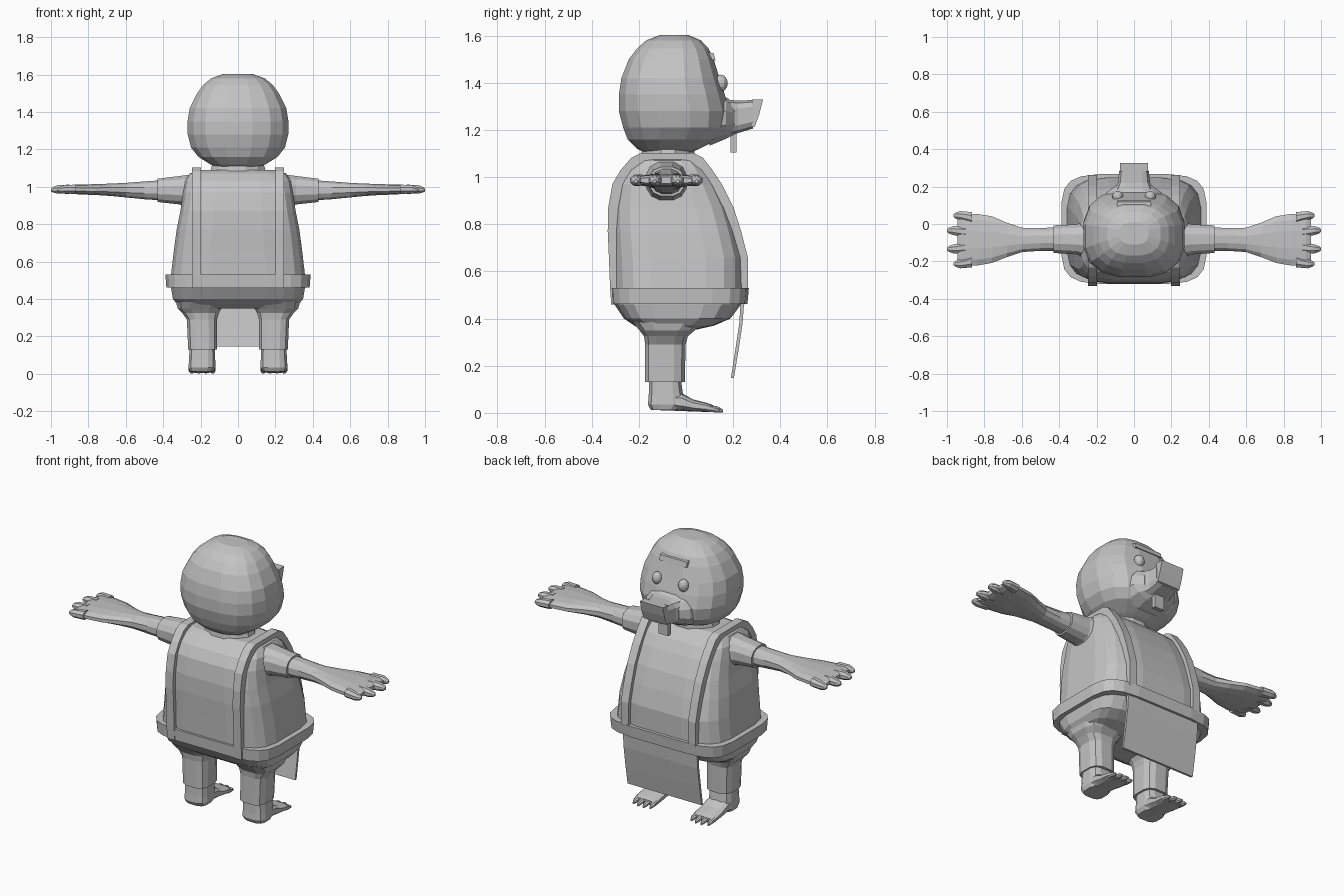
import bpy, bmesh, math

grey = bpy.data.materials.new("plain grey")
grey.diffuse_color = (0.55, 0.55, 0.55, 1)


def finish(name, bm):
    bmesh.ops.recalc_face_normals(bm, faces=bm.faces)
    me = bpy.data.meshes.new(name)
    bm.to_mesh(me)
    bm.free()
    me.materials.append(grey)
    ob = bpy.data.objects.new(name, me)
    bpy.context.collection.objects.link(ob)
    return ob


def loft(name, axis, rings, n=16, p=2.0, side=1):
    """Skin superellipse rings (t, a0, a1, b0, b1) set along an axis; side=-1 mirrors in x."""
    bm = bmesh.new()
    loops = []
    for t, a0, a1, b0, b1 in rings:
        loop = []
        for i in range(n):
            ang = 2 * math.pi * (i + 0.5) / n
            c, s = math.cos(ang), math.sin(ang)
            a = (a0 + a1) / 2 + (a1 - a0) / 2 * math.copysign(abs(c) ** (2 / p), c)
            b = (b0 + b1) / 2 + (b1 - b0) / 2 * math.copysign(abs(s) ** (2 / p), s)
            x, y, z = {"x": (t, a, b), "y": (a, t, b), "z": (a, b, t)}[axis]
            loop.append(bm.verts.new((x * side, y, z)))
        loops.append(loop)
    for lo, hi in zip(loops, loops[1:]):
        for i in range(n):
            j = (i + 1) % n
            bm.faces.new((lo[i], lo[j], hi[j], hi[i]))
    bm.faces.new(loops[0])
    bm.faces.new(loops[-1])
    return finish(name, bm)


def slab(name, pts, x0, x1):
    """Extrude a closed (y, z) outline from x0 to x1."""
    bm = bmesh.new()
    a = [bm.verts.new((x0, y, z)) for y, z in pts]
    b = [bm.verts.new((x1, y, z)) for y, z in pts]
    for i in range(len(pts)):
        j = (i + 1) % len(pts)
        bm.faces.new((a[i], a[j], b[j], b[i]))
    bm.faces.new(a)
    bm.faces.new(b)
    return finish(name, bm)


def sym(rows):
    """(z, half width, y0, y1) rows to centred rings."""
    return [(z, -w, w, y0, y1) for z, w, y0, y1 in rows]


# Torso: broad and boxy, belly swelling forward
torso = [(0.35, 0.29, -0.18, 0.03), (0.37, 0.325, -0.22, 0.12), (0.40, 0.35, -0.265, 0.19),
         (0.46, 0.36, -0.305, 0.235), (0.53, 0.36, -0.31, 0.25), (0.66, 0.345, -0.315, 0.25),
         (0.77, 0.33, -0.32, 0.222), (0.87, 0.31, -0.318, 0.19), (0.97, 0.295, -0.30, 0.14),
         (1.03, 0.285, -0.265, 0.10), (1.07, 0.26, -0.22, 0.06), (1.09, 0.21, -0.18, 0.02)]
loft("torso", "z", sym(torso), n=20, p=4.2)

# Belt
loft("belt", "z", sym([(0.462, 0.385, -0.318, 0.262), (0.53, 0.39, -0.322, 0.268)]), n=20, p=5)

# Shoulder straps wrapping front, top and back
upper = [r for r in torso if r[0] >= 0.46]


def strap_path(d):
    back = [(y0 - d, z + d * (z > 1.05)) for z, w, y0, y1 in upper]
    front = [(y1 + d, z + d * (z > 1.05)) for z, w, y0, y1 in upper]
    return back + front[::-1]


for s in (-1, 1):
    bm = bmesh.new()
    grid = []
    outer, inner = strap_path(0.012), strap_path(-0.06)
    for (yo, zo), (yi, zi) in zip(outer, inner):
        grid.append([bm.verts.new((s * x, y, z)) for x, y, z in
                     ((0.197, yo, zo), (0.247, yo, zo), (0.247, yi, zi), (0.197, yi, zi))])
    for a, b in zip(grid, grid[1:]):
        for i in range(4):
            j = (i + 1) % 4
            bm.faces.new((a[i], a[j], b[j], b[i]))
    bm.faces.new(grid[0])
    bm.faces.new(grid[-1])
    finish("shoulder_strap", bm)

# Hanging front cloth
slab("apron", [(0.232, 0.48), (0.247, 0.48), (0.24, 0.38), (0.222, 0.26), (0.203, 0.147),
               (0.19, 0.147), (0.208, 0.26), (0.226, 0.38)], -0.245, 0.245)

# Neck and head
loft("neck", "z", sym([(1.06, 0.16, -0.2, 0.04), (1.13, 0.14, -0.19, 0.04)]), n=12)
head = [(1.095, 0.09, -0.16, 0.0), (1.12, 0.15, -0.21, 0.06), (1.16, 0.215, -0.25, 0.14),
        (1.21, 0.255, -0.27, 0.175), (1.28, 0.273, -0.288, 0.185), (1.35, 0.274, -0.288, 0.168),
        (1.42, 0.262, -0.277, 0.145), (1.50, 0.222, -0.245, 0.12), (1.545, 0.188, -0.21, 0.098),
        (1.58, 0.145, -0.17, 0.065), (1.603, 0.08, -0.11, 0.01)]
loft("head", "z", sym(head), n=16, p=2.6)

# Muzzle, flaring bill and hanging tooth
loft("muzzle", "y", [(0.10, -0.18, 0.18, 1.13, 1.36), (0.17, -0.15, 0.15, 1.16, 1.34),
                     (0.205, -0.10, 0.10, 1.18, 1.32)], n=12, p=2.4)
loft("bill", "y", [(0.18, -0.105, 0.105, 1.175, 1.33), (0.22, -0.088, 0.088, 1.185, 1.325),
                   (0.285, -0.08, 0.08, 1.205, 1.328)], n=12, p=4)
slab("bill_tip", [(0.28, 1.21), (0.292, 1.215), (0.312, 1.27), (0.327, 1.33), (0.28, 1.328)],
     -0.076, 0.076)
slab("tooth", [(0.188, 1.105), (0.214, 1.105), (0.214, 1.2), (0.188, 1.2)], -0.032, 0.032)

# Brow fold
slab("brow", [(0.08, 1.50), (0.125, 1.495), (0.117, 1.525), (0.08, 1.53)], -0.09, 0.09)

for s in (-1, 1):
    # Eye
    bm = bmesh.new()
    bmesh.ops.create_uvsphere(bm, u_segments=12, v_segments=8, radius=1)
    for v in bm.verts:
        v.co = (s * 0.087 + v.co.x * 0.03, 0.147 + v.co.y * 0.03, 1.398 + v.co.z * 0.036)
    finish("eye", bm)

    # Short sleeve, then forearm widening into a flat hand
    loft("sleeve", "x", [(0.24, -0.19, 0.02, 0.87, 1.07), (0.31, -0.165, 0.0, 0.903, 1.06),
                         (0.43, -0.157, -0.005, 0.917, 1.045)], n=12, p=2.4, side=s)
    loft("arm", "x", [(0.40, -0.145, -0.015, 0.925, 1.037), (0.50, -0.145, -0.02, 0.932, 1.03),
                      (0.60, -0.152, -0.018, 0.942, 1.022), (0.68, -0.18, 0.01, 0.95, 1.018),
                      (0.76, -0.212, 0.045, 0.955, 1.015), (0.84, -0.226, 0.058, 0.958, 1.013),
                      (0.92, -0.226, 0.058, 0.964, 1.01), (0.945, -0.205, 0.035, 0.972, 1.0)],
         n=12, p=2.4, side=s)

    # Four stubby fingers
    for yb, yt, tip in ((0.032, 0.045, 0.965), (-0.042, -0.035, 1.0),
                        (-0.126, -0.133, 1.0), (-0.20, -0.213, 0.965)):
        loft("finger", "x", [(tip - 0.10, yb - 0.034, yb + 0.034, 0.96, 1.014),
                             (tip - 0.035, yt - 0.026, yt + 0.026, 0.962, 1.01),
                             (tip - 0.01, yt - 0.017, yt + 0.017, 0.968, 1.0),
                             (tip, yt - 0.007, yt + 0.007, 0.975, 0.99)], n=8, side=s)

    # Trouser leg flaring into the hips
    loft("trouser_leg", "z", [(0.13, 0.11, 0.268, -0.175, -0.003), (0.29, 0.11, 0.275, -0.175, 0.0),
                              (0.325, 0.10, 0.30, -0.18, 0.01), (0.35, 0.085, 0.325, -0.20, 0.04),
                              (0.385, 0.05, 0.335, -0.23, 0.08)], n=12, p=3.2, side=s)

    # Ankle and foot with four toes
    loft("ankle", "z", [(0.012, 0.13, 0.258, -0.15, -0.03), (0.035, 0.118, 0.266, -0.163, -0.01),
                        (0.07, 0.12, 0.264, -0.16, -0.01), (0.14, 0.122, 0.26, -0.157, -0.02)],
         n=12, p=3.2, side=s)
    loft("foot", "y", [(-0.13, 0.125, 0.26, 0.012, 0.09), (-0.02, 0.12, 0.264, 0.008, 0.085),
                       (0.03, 0.12, 0.264, 0.006, 0.057), (0.09, 0.118, 0.266, 0.004, 0.042),
                       (0.115, 0.122, 0.262, 0.004, 0.033)], n=10, p=2.8, side=s)
    for k in range(4):
        x = 0.136 + k * 0.037
        tip = 0.157 - 0.012 * (k in (0, 3))
        loft("toe", "y", [(0.09, x - 0.017, x + 0.017, 0.004, 0.037),
                          (tip - 0.02, x - 0.014, x + 0.014, 0.001, 0.028),
                          (tip, x - 0.005, x + 0.005, 0.0, 0.014)], n=8, side=s)
